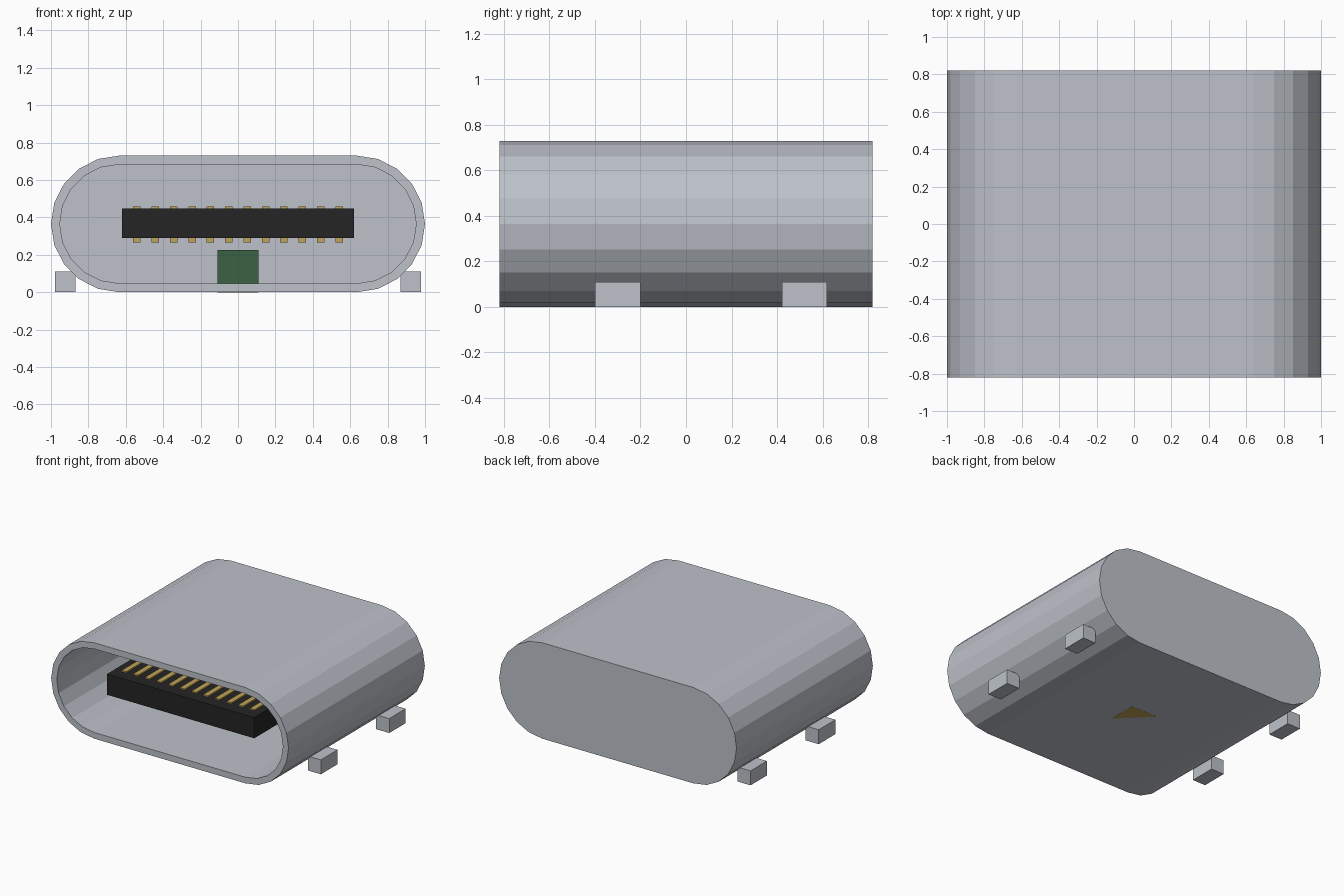
import bpy, bmesh
from math import sin, cos, pi

if "Cube" in bpy.data.objects:
    bpy.data.objects.remove(bpy.data.objects["Cube"])


def material(name, rgb, metallic=0.0):
    m = bpy.data.materials.new(name)
    m.use_nodes = True
    col = (*rgb, 1.0)
    m.diffuse_color = col
    m.node_tree.nodes["Principled BSDF"].inputs["Base Color"].default_value = col
    return m


steel = material("steel grey", (0.51, 0.54, 0.59))
black = material("black plastic", (0.018, 0.018, 0.018))
gold = material("gold contact", (0.53, 0.37, 0.10))
green = material("green board", (0.042, 0.122, 0.055))


def finish(bm, name, mat):
    bmesh.ops.recalc_face_normals(bm, faces=bm.faces)
    mesh = bpy.data.meshes.new(name)
    bm.to_mesh(mesh)
    bm.free()
    mesh.materials.append(mat)
    obj = bpy.data.objects.new(name, mesh)
    bpy.context.collection.objects.link(obj)
    return obj


def box(name, mat, x, y, z):
    """Box from (min, max) ranges on each axis."""
    bm = bmesh.new()
    bmesh.ops.create_cube(bm, size=1)
    for v in bm.verts:
        for i, (lo, hi) in enumerate((x, y, z)):
            v.co[i] = lo if v.co[i] < 0 else hi
    return finish(bm, name, mat)


HALF_FLAT, RADIUS, WALL, DEPTH, STEPS = 0.635, 0.365, 0.047, 0.82, 5


def stadium(bm, radius, y):
    """Ring of vertices around a rounded slot."""
    ring = []
    for side, start in ((1, -pi / 2), (-1, pi / 2)):
        for i in range(2 * STEPS + 1):
            a = start + pi * i / (2 * STEPS)
            ring.append(bm.verts.new((side * HALF_FLAT + radius * cos(a), y,
                                      RADIUS + radius * sin(a))))
    return ring


# Shell: outer sleeve, front rim, inner sleeve, closed back
bm = bmesh.new()
rings = [stadium(bm, RADIUS, DEPTH), stadium(bm, RADIUS, -DEPTH),
         stadium(bm, RADIUS - WALL, -DEPTH),
         stadium(bm, RADIUS - WALL, DEPTH - WALL)]
for a, b in zip(rings, rings[1:]):
    for i in range(len(a)):
        j = (i + 1) % len(a)
        bm.faces.new((a[i], a[j], b[j], b[i]))
bm.faces.new(rings[0])
bm.faces.new(rings[-1])
finish(bm, "shell", steel)

# Contact tongue, running to the back wall
box("tongue", black, (-0.62, 0.62), (-0.69, DEPTH - WALL), (0.289, 0.447))

# Twelve contacts above and below the tongue
for i in range(12):
    x = (i - 5.5) * 0.0982
    for side, z in (("upper", (0.44, 0.457)), ("lower", (0.266, 0.29))):
        box(f"{side}_contact_{i + 1}", gold, (x - 0.02, x + 0.02), (-0.6, 0.3), z)

# Small board block on the shell floor
A = 0.11
box("board_block", green, (-A, A), (-A, A), (0.01, 0.225))

# Thin exposed contact under the shell
bm = bmesh.new()
tri = bm.faces.new([bm.verts.new((px * A, py * A, -0.001))
                    for px, py in ((1, -1), (1, 1), (-1, 1))])
ext = bmesh.ops.extrude_face_region(bm, geom=[tri])
for v in ext["geom"]:
    if isinstance(v, bmesh.types.BMVert):
        v.co.z += 0.004
finish(bm, "underside_contact", gold)

# Mounting tabs on both sides
for side, x in (("left", (0.868, 0.978)), ("right", (-0.978, -0.868))):
    for place, y in (("front", (-0.4, -0.2)), ("rear", (0.423, 0.62))):
        box(f"{place}_{side}_tab", steel, x, y, (0.0, 0.11))
